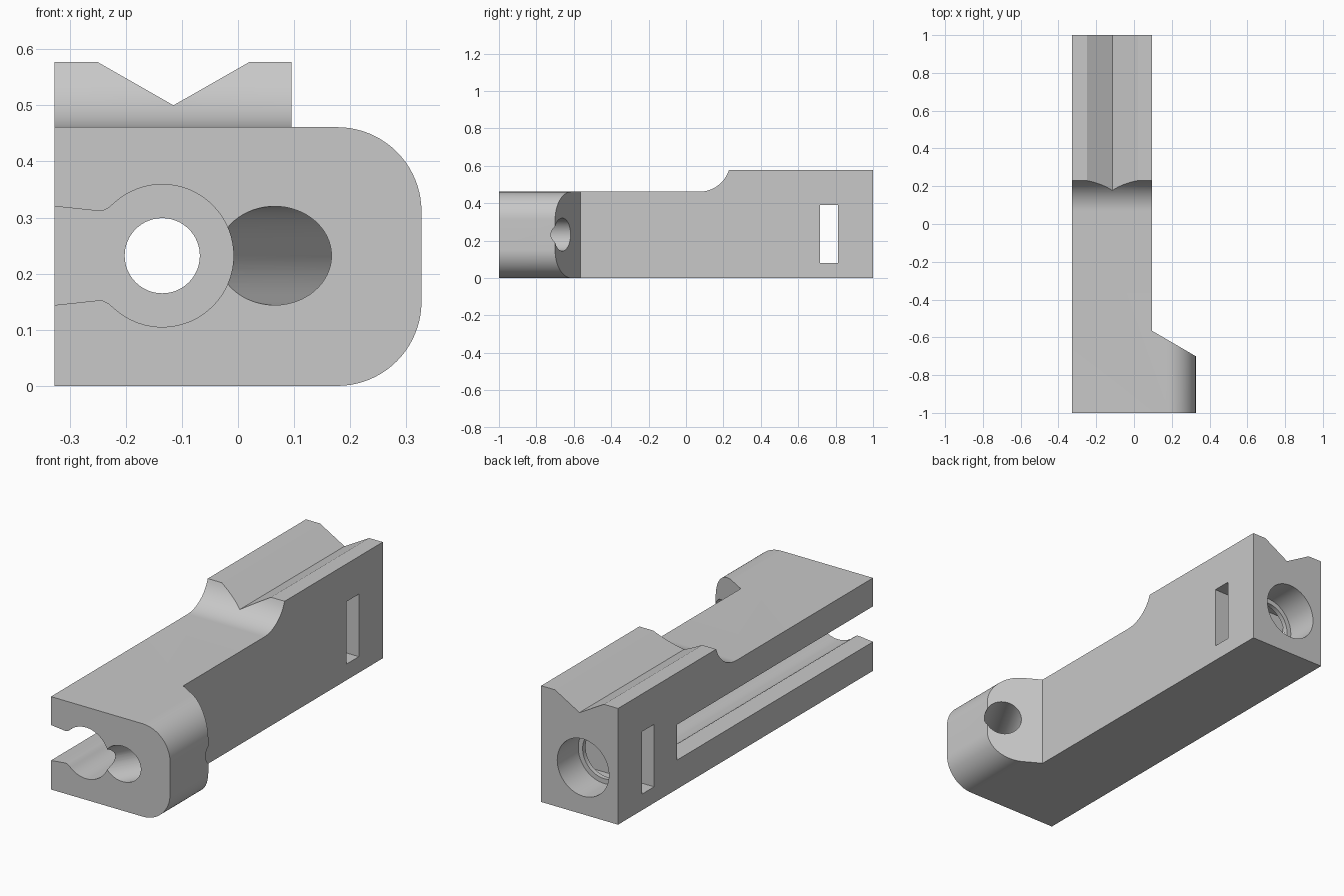
import bpy, bmesh, math
from mathutils import Vector, Matrix

if "Cube" in bpy.data.objects:
    bpy.data.objects.remove(bpy.data.objects["Cube"], do_unlink=True)

grey = bpy.data.materials.new("light grey")
grey.use_nodes = True
grey.diffuse_color = (0.58, 0.58, 0.58, 1)
grey.node_tree.nodes["Principled BSDF"].inputs["Base Color"].default_value = grey.diffuse_color

LEFT, RIGHT, SIDE = 0.327, -0.327, 0.095   # flange edge, slotted side, bar side
TOP, DECK, MID = 0.577, 0.461, 0.232
BORE_X = -0.135


def make_object(name, bm):
    bmesh.ops.recalc_face_normals(bm, faces=bm.faces)
    mesh = bpy.data.meshes.new(name)
    bm.to_mesh(mesh)
    bm.free()
    mesh.materials.append(grey)
    obj = bpy.data.objects.new(name, mesh)
    bpy.context.collection.objects.link(obj)
    return obj


def prism(name, points, axis, lo, hi):
    """Extrude a 2D outline along x, y or z."""
    place = {"x": lambda a, b, t: (t, a, b),
             "y": lambda a, b, t: (a, t, b),
             "z": lambda a, b, t: (a, b, t)}[axis]
    bm = bmesh.new()
    face = bm.faces.new([bm.verts.new(place(a, b, lo)) for a, b in points])
    grown = bmesh.ops.extrude_face_region(bm, geom=[face])
    moved = [v for v in grown["geom"] if isinstance(v, bmesh.types.BMVert)]
    bmesh.ops.translate(bm, verts=moved, vec=place(0, 0, hi - lo))
    return make_object(name, bm)


def rod(name, start, end, radius):
    start, end = Vector(start), Vector(end)
    bm = bmesh.new()
    turn = (end - start).to_track_quat("Z", "Y").to_matrix().to_4x4()
    bmesh.ops.create_cone(bm, cap_ends=True, segments=64, radius1=radius, radius2=radius,
                          depth=(end - start).length,
                          matrix=Matrix.Translation((start + end) / 2) @ turn)
    return make_object(name, bm)


def arc(cx, cy, r, a0, a1, n):
    angles = [math.radians(a0 + (a1 - a0) * i / n) for i in range(n + 1)]
    return [(cx + r * math.cos(a), cy + r * math.sin(a)) for a in angles]


def cut(target, cutter):
    cutter.hide_render = True
    mod = target.modifiers.new(cutter.name, "BOOLEAN")
    mod.operation, mod.solver, mod.object = "DIFFERENCE", "EXACT", cutter
    bpy.context.view_layer.objects.active = target
    bpy.ops.object.modifier_apply(modifier=mod.name)
    bpy.data.objects.remove(cutter, do_unlink=True)


# Main block: side outline with a concave ramp up to the raised rear
ramp = arc(0.07, DECK + 0.168, 0.168, -90, -18, 16)
ramp[-1] = (0.23, TOP)
block = prism("clamp_block", [(-1, 0), (-1, DECK)] + ramp + [(1, TOP), (1, 0)],
              "x", RIGHT, LEFT)

# Waste beside the bar, leaving the slant-backed front flange
cut(block, prism("flange_relief", [(SIDE, 1.1), (SIDE, -0.565), (LEFT, -0.7),
                                   (0.5, -0.8), (0.5, 1.1)], "z", -0.1, 0.8))

# Rounded flange corners, top and bottom
r = 0.15
corner = arc(LEFT - r, DECK - r, r, 0, 90, 20) + [(LEFT - r, 0.55), (0.45, 0.55), (0.45, DECK - r)]
cut(block, prism("top_corner", corner, "y", -1.1, -0.5))
cut(block, prism("bottom_corner", [(x, DECK - z) for x, z in corner], "y", -1.1, -0.5))

# V groove on the raised rear
cut(block, prism("v_groove", [(-0.115, 0.5), (0.02, TOP), (0.16, 0.657), (-0.39, 0.657),
                              (-0.25, TOP)], "y", 0, 1.1))

# Keyhole channel, open at the front and on one side
lip = [(-0.4, 0.096), (RIGHT, 0.088), (-0.252, 0.08), (-0.241, 0.08), (-0.231, 0.085)]
upper = [(x, MID + z) for x, z in lip]
lower = [(x, MID - z) for x, z in reversed(lip)]
cut(block, prism("channel", upper + arc(BORE_X, MID, 0.127, 132, -132, 48) + lower,
                 "y", -1.1, 0.537))

# Stepped rear bore
for name, radius, depth in (("rod_hole", 0.067, 0.4), ("bore", 0.118, 0.72),
                            ("counterbore", 0.142, 0.835)):
    cut(block, rod(name, (BORE_X, 1.1, MID), (BORE_X, depth, MID), radius))

# Rectangular cross slot
cut(block, prism("nut_slot", [(0.717, 0.08), (0.812, 0.08), (0.812, 0.39), (0.717, 0.39)],
                 "x", -0.5, 0.3))

# Slanted hole, square to the back of the flange
direction = Vector((0.5, math.sin(math.radians(60)), 0))
mouth = Vector((0.065, -1, MID))
cut(block, rod("slanted_hole", mouth - direction * 0.2, mouth + direction * 0.7, 0.088))

bpy.ops.object.select_all(action="DESELECT")
block.select_set(True)
bpy.context.view_layer.objects.active = block
bpy.ops.object.shade_smooth_by_angle(angle=math.radians(25))
